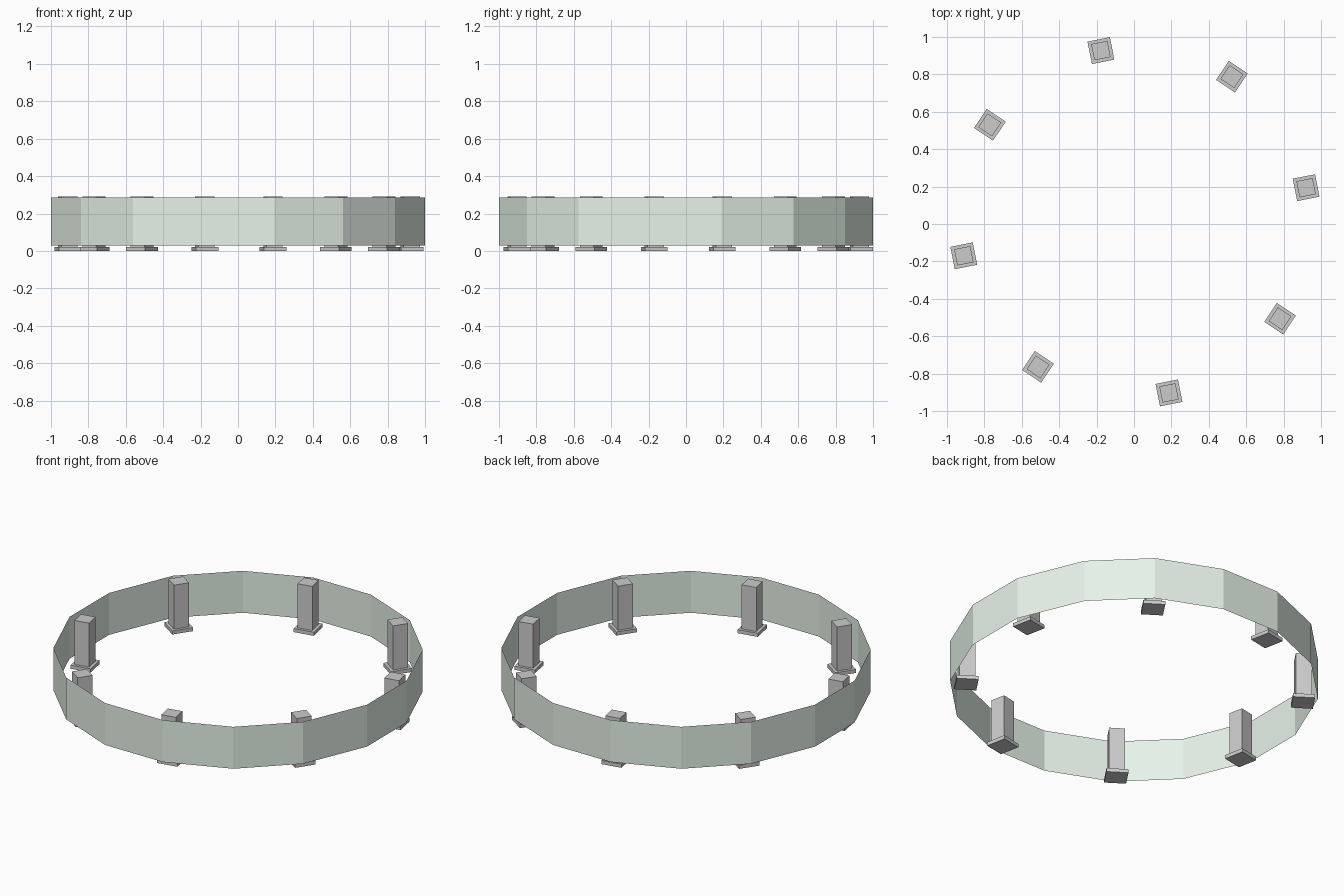
import bpy, bmesh
from math import radians, cos, sin
from mathutils import Matrix, Vector

if "Cube" in bpy.data.objects:
    bpy.data.objects.remove(bpy.data.objects["Cube"])

CENTRE = Vector((0.005, 0.012, 0))


def finish(bm, name):
    bmesh.ops.recalc_face_normals(bm, faces=bm.faces)
    mesh = bpy.data.meshes.new(name)
    bm.to_mesh(mesh)
    bm.free()
    obj = bpy.data.objects.new(name, mesh)
    bpy.context.collection.objects.link(obj)
    return obj


def add_box(bm, width, z0, z1):
    bmesh.ops.create_cube(bm, size=1, matrix=Matrix.Translation((0, 0, (z0 + z1) / 2))
                          @ Matrix.Diagonal((width, width, z1 - z0, 1)))


# Thin 16-sided wall ring, one quadrant mirrored around
quadrant = [10.8, 34.4, 56.5, 79.0]
angles = sorted(b for a in quadrant for b in (a, 180 - a, 180 + a, 360 - a))
bm = bmesh.new()
columns = []
for a in angles:
    x, y = 1.018 * cos(radians(a)), 1.018 * sin(radians(a))
    columns.append([bm.verts.new((x, y, z)) for z in (0.03, 0.285)])
for i, (low, high) in enumerate(columns):
    next_low, next_high = columns[(i + 1) % len(columns)]
    bm.faces.new((low, next_low, next_high, high))
wall = finish(bm, "ring_wall")
mat = bpy.data.materials.new("pale_green")
mat.diffuse_color = (0.8, 0.9, 0.82, 1)
mat.use_nodes = True
mat.node_tree.nodes["Principled BSDF"].inputs["Base Color"].default_value = mat.diffuse_color
wall.data.materials.append(mat)

# Eight square posts on base plates, turned to face the centre
for i in range(8):
    a = radians(11.25 + 45 * i)
    bm = bmesh.new()
    add_box(bm, 0.122, 0, 0.022)
    add_box(bm, 0.088, 0.022, 0.29)
    post = finish(bm, f"post_{i + 1}")
    post.location = CENTRE + Vector((cos(a), sin(a), 0)) * 0.933
    post.rotation_euler.z = a
